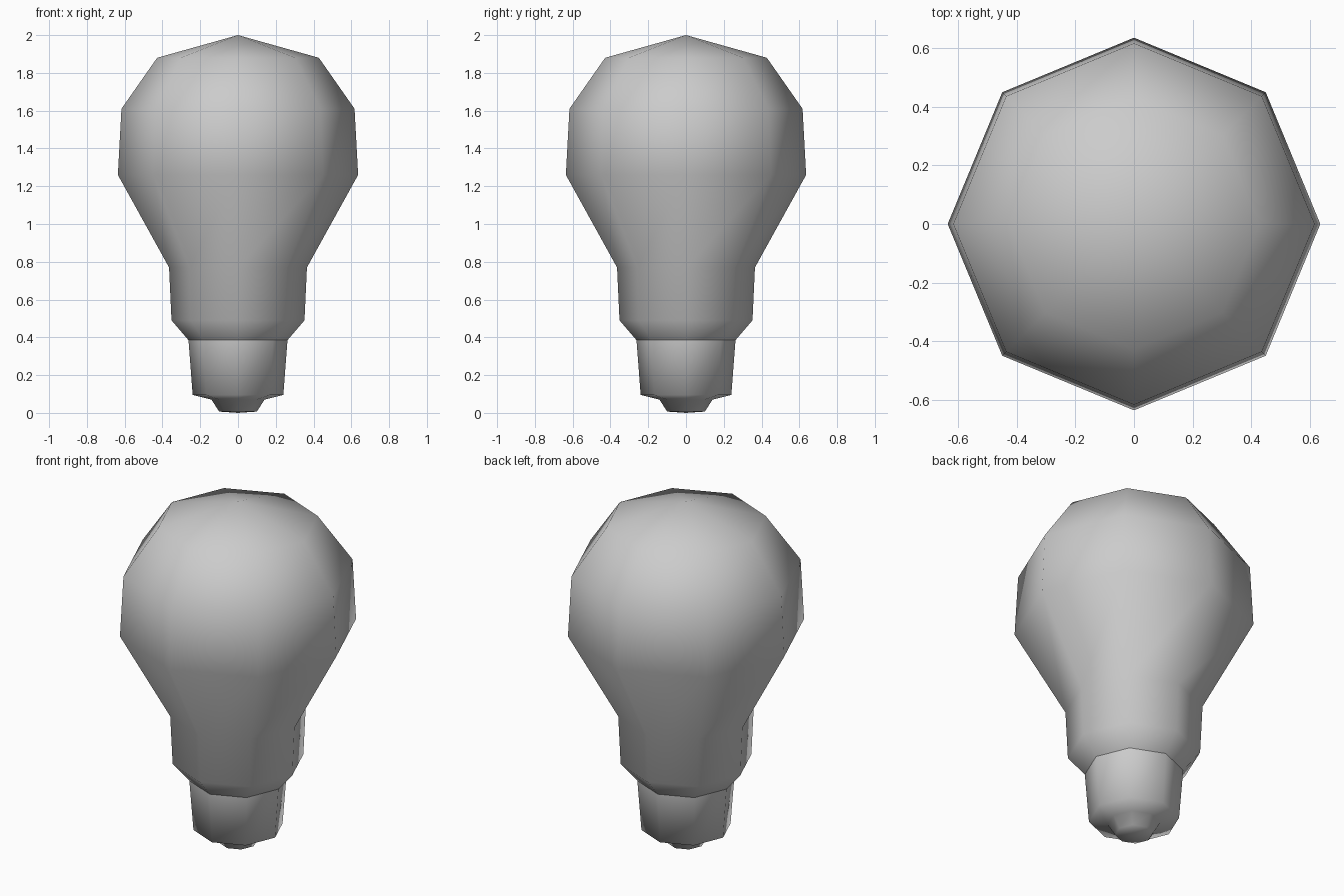
import bpy, bmesh
from math import cos, sin, tau

if "Cube" in bpy.data.objects:
    bpy.data.objects.remove(bpy.data.objects["Cube"])

SIDES = 8


def lathe(name, profile):
    """Revolve (radius, z) points around z; radius 0 makes a pole."""
    bm = bmesh.new()
    rings = []
    for r, z in profile:
        n = 1 if r == 0 else SIDES
        rings.append([bm.verts.new((r * cos(tau * i / SIDES), r * sin(tau * i / SIDES), z))
                      for i in range(n)])
    for a, b in zip(rings, rings[1:]):
        for i in range(SIDES):
            j = (i + 1) % SIDES
            quad = [a[i % len(a)], a[j % len(a)], b[j % len(b)], b[i % len(b)]]
            bm.faces.new(list(dict.fromkeys(quad)))
    bmesh.ops.recalc_face_normals(bm, faces=bm.faces[:])
    for f in bm.faces:
        f.smooth = True
    # Open shells: make sure the side faces point outwards
    side = max(bm.faces, key=lambda f: f.calc_center_median().xy.length)
    if side.normal.xy.dot(side.calc_center_median().xy) < 0:
        bmesh.ops.reverse_faces(bm, faces=bm.faces[:])
    mesh = bpy.data.meshes.new(name)
    bm.to_mesh(mesh)
    bm.free()
    obj = bpy.data.objects.new(name, mesh)
    bpy.context.collection.objects.link(obj)
    return obj


# Glass globe with its collar
lathe("glass_bulb", [(0.262, 0.385), (0.352, 0.49), (0.365, 0.77), (0.636, 1.26),
                     (0.617, 1.61), (0.428, 1.88), (0, 2.0)])

# Screw base tapering to the bottom contact
lathe("screw_base", [(0, 0), (0.10, 0.007), (0.14, 0.07), (0.24, 0.095), (0.262, 0.385)])
